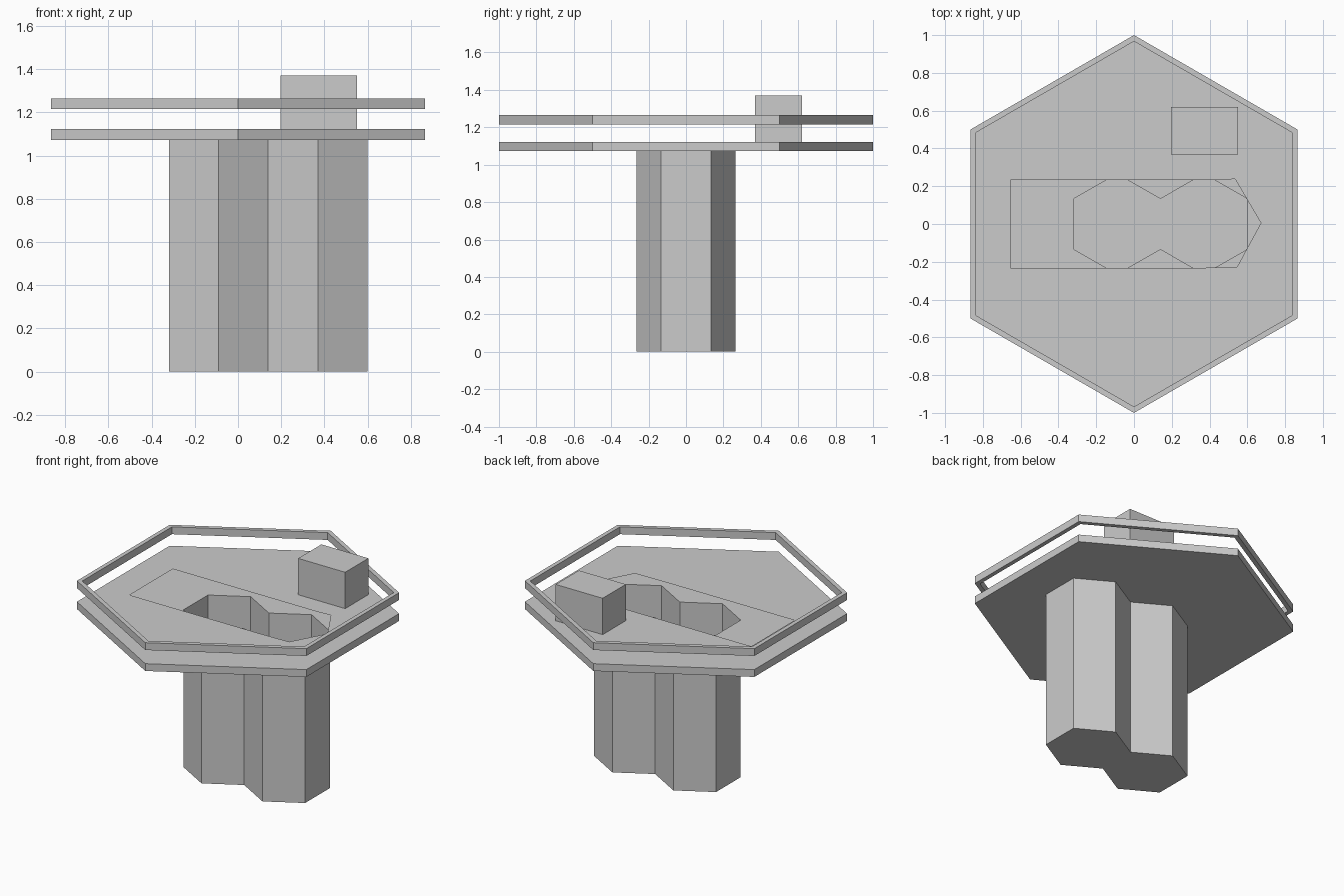
import bpy, bmesh, math

if "Cube" in bpy.data.objects:
    bpy.data.objects.remove(bpy.data.objects["Cube"])


def hexagon(radius):
    """Hexagon outline with corners on the y axis."""
    return [(radius * math.cos(math.radians(30 + 60 * i)),
             radius * math.sin(math.radians(30 + 60 * i))) for i in range(6)]


def loop(bm, outline, z):
    verts = [bm.verts.new((x, y, z)) for x, y in outline]
    edges = [bm.edges.new((v, verts[i - 1])) for i, v in enumerate(verts)]
    return verts, edges


def walls(bm, lower, upper):
    n = len(lower)
    for i in range(n):
        j = (i + 1) % n
        bm.faces.new((lower[i], lower[j], upper[j], upper[i]))


def sheet(bm, edges, normal_z):
    """Flat fill; an inner edge loop becomes a hole."""
    bmesh.ops.triangle_fill(bm, edges=edges, use_beauty=True,
                            use_dissolve=False, normal=(0, 0, normal_z))


def finish(bm, name):
    bmesh.ops.recalc_face_normals(bm, faces=bm.faces)
    mesh = bpy.data.meshes.new(name)
    bm.to_mesh(mesh)
    bm.free()
    obj = bpy.data.objects.new(name, mesh)
    bpy.context.collection.objects.link(obj)
    return obj


BOTTOM, TOP = 1.072, 1.122

# Double hexagon outline of the shaft: upper half, then mirrored
half = [(0.60, 0.133), (0.37, 0.265), (0.14, 0.133), (-0.09, 0.265), (-0.32, 0.133)]
shaft_outline = half + [(x, -y) for x, y in reversed(half)]

# Opening cut in the upper sheet of the platform
opening = [(0.672, 0.005), (0.535, 0.238), (0.43, 0.232), (-0.655, 0.232),
           (-0.655, -0.233), (0.32, -0.233), (0.545, -0.228)]

# Platform: hollow slab, shaft hole below and wider opening above
bm = bmesh.new()
low, low_edges = loop(bm, hexagon(1.0), BOTTOM)
high, high_edges = loop(bm, hexagon(1.0), TOP)
_, shaft_edges = loop(bm, shaft_outline, BOTTOM)
_, opening_edges = loop(bm, opening, TOP)
walls(bm, low, high)
sheet(bm, low_edges + shaft_edges, -1)
sheet(bm, high_edges + opening_edges, 1)
finish(bm, "platform")

# Shaft: open at the top, closed at the foot
bm = bmesh.new()
low, _ = loop(bm, shaft_outline, 0)
high, _ = loop(bm, shaft_outline, BOTTOM)
walls(bm, low, high)
bm.faces.new(low[::-1])
finish(bm, "hollow_shaft")

# Floating rail around the platform
bm = bmesh.new()
out_low, out_high, in_high, in_low = [
    loop(bm, hexagon(r), z)[0]
    for r, z in ((1.0, 1.215), (1.0, 1.265), (0.967, 1.265), (0.967, 1.215))]
walls(bm, out_low, out_high)
walls(bm, out_high, in_high)
walls(bm, in_high, in_low)
walls(bm, in_low, out_low)
finish(bm, "rail")

# Box standing on the platform
bpy.ops.mesh.primitive_cube_add(size=1, location=(0.3735, 0.494, (TOP + 1.37) / 2))
box = bpy.context.object
box.name = "box"
box.scale = (0.355, 0.25, 1.37 - TOP)
